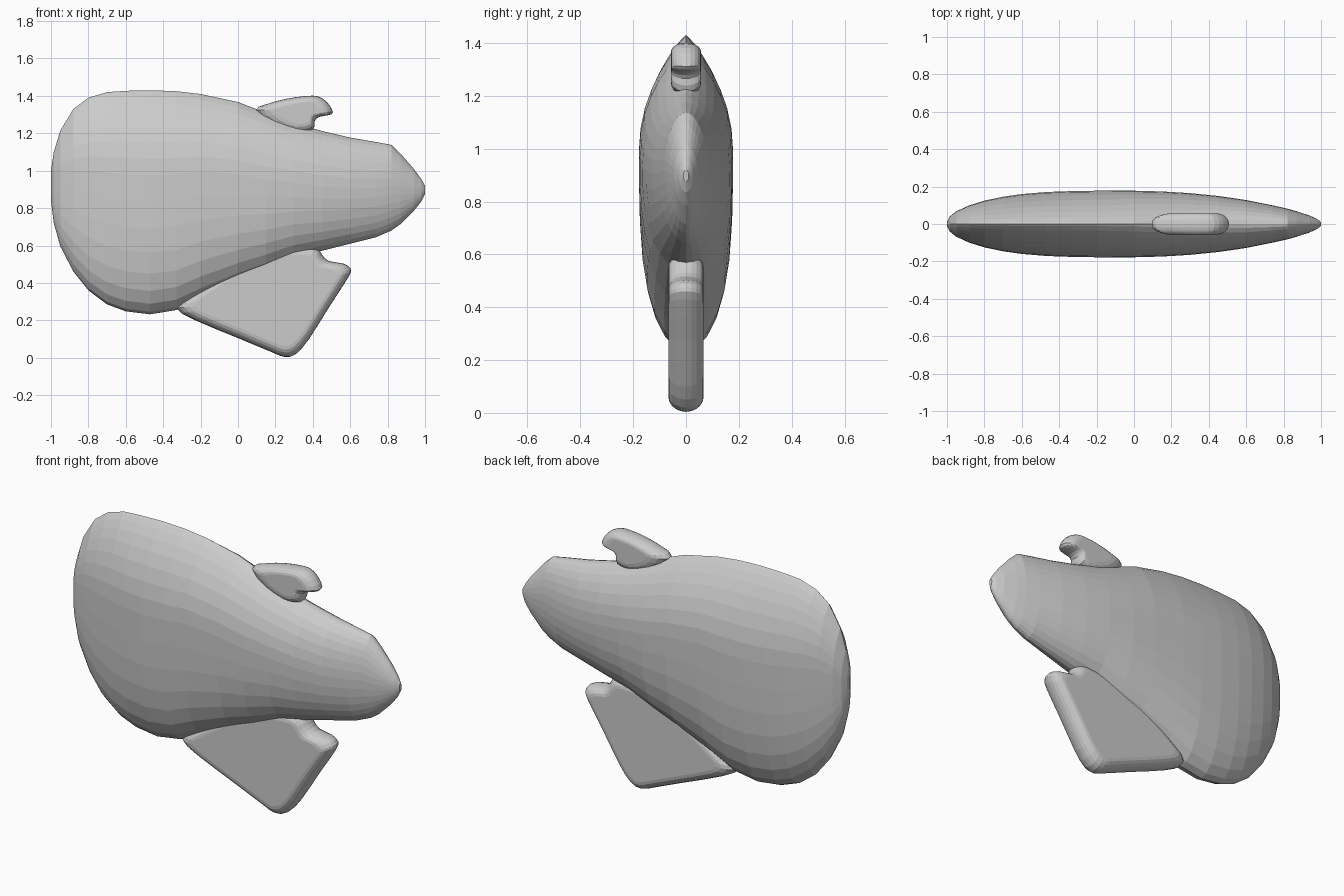
import bpy
import bmesh
from math import pi, sin, cos

if "Cube" in bpy.data.objects:
    bpy.data.objects.remove(bpy.data.objects["Cube"])

grey = bpy.data.materials.new("plain grey")
grey.use_nodes = True
tone = (0.6, 0.6, 0.6, 1)
grey.diffuse_color = tone
grey.node_tree.nodes["Principled BSDF"].inputs["Base Color"].default_value = tone


def loft(name, rings):
    """Skin closed rings of equal length and cap both ends."""
    bm = bmesh.new()
    loops = [[bm.verts.new(p) for p in ring] for ring in rings]
    n = len(loops[0])
    for a, b in zip(loops, loops[1:]):
        for i in range(n):
            j = (i + 1) % n
            bm.faces.new((a[i], a[j], b[j], b[i]))
    bm.faces.new(loops[0])
    bm.faces.new(loops[-1])
    bmesh.ops.recalc_face_normals(bm, faces=bm.faces)
    mesh = bpy.data.meshes.new(name)
    bm.to_mesh(mesh)
    bm.free()
    mesh.materials.append(grey)
    obj = bpy.data.objects.new(name, mesh)
    bpy.context.collection.objects.link(obj)
    return obj


def rounded_plate(name, outline, centre, half, inset):
    """Upright plate whose rim is rounded by shrinking towards its centre."""
    smooth = []
    n = len(outline)
    for i in range(n):
        a, b, c, d = (outline[(i + k) % n] for k in (-1, 0, 1, 2))
        smooth.append(b)
        smooth.append(tuple((9 * (b[k] + c[k]) - a[k] - d[k]) / 16 for k in (0, 1)))
    rings = []
    steps = 10
    for s in range(steps + 1):
        a = -pi / 2 + pi * s / steps
        f = 1 - inset * (1 - cos(a))
        rings.append([(centre[0] + (x - centre[0]) * f, half * sin(a),
                       centre[1] + (z - centre[1]) * f) for x, z in smooth])
    return loft(name, rings)


# Body stations: x, top, bottom, half width
stations = [
    (-1, 1.0, .84, .012), (-.985, 1.1, .72, .04), (-.95, 1.215, .595, .068),
    (-.88, 1.33, .46, .1), (-.8, 1.39, .36, .125), (-.7, 1.42, .285, .146),
    (-.6, 1.427, .248, .16), (-.47, 1.43, .232, .171), (-.33, 1.425, .255, .176),
    (-.2, 1.41, .32, .178), (0, 1.367, .41, .178), (.15, 1.31, .47, .174),
    (.3, 1.255, .535, .165), (.45, 1.212, .572, .15), (.6, 1.177, .61, .128),
    (.74, 1.153, .645, .1), (.82, 1.138, .68, .082), (.87, 1.09, .715, .068),
    (.94, 1.01, .785, .045), (.98, .955, .835, .026), (1, .92, .875, .01)]


def body_ring(x, top, bottom, width, count=32):
    snout = min(max((x + .2) / .8, 0), 1)
    mid = bottom + (top - bottom) * (.62 - .1 * snout)
    ring = []
    for i in range(count):
        a = 2 * pi * i / count
        s = sin(a)
        if s > 0:  # pointed crest
            z, side = mid + (top - mid) * s, (1 - s * s) ** (.85 - .3 * snout)
        else:      # fuller belly
            z = mid + (mid - bottom) * s
            side = max(1 - abs(s) ** (3.6 - 1.4 * snout), 0) ** .55
        ring.append((x, width * side * (1 if cos(a) > 0 else -1), z))
    return ring


loft("body", [body_ring(*s) for s in stations])

# Lower jaw plate
rounded_plate("lower_jaw", [
    (-.33, .265), (-.24, .205), (0, .105), (.18, .03), (.25, .004), (.31, .02),
    (.38, .1), (.49, .275), (.59, .43), (.603, .475), (.565, .503), (.485, .517),
    (.45, .55), (.42, .59), (.34, .6), (.15, .57), (-.1, .44), (-.28, .32)],
    (.22, .33), .067, .18)

# Curled crest on the forehead
rounded_plate("crest", [
    (.095, 1.325), (.15, 1.355), (.25, 1.383), (.36, 1.399), (.43, 1.397),
    (.48, 1.362), (.508, 1.312), (.48, 1.296), (.435, 1.288), (.41, 1.265),
    (.4, 1.215), (.3, 1.2), (.17, 1.25)],
    (.35, 1.32), .057, .42)
